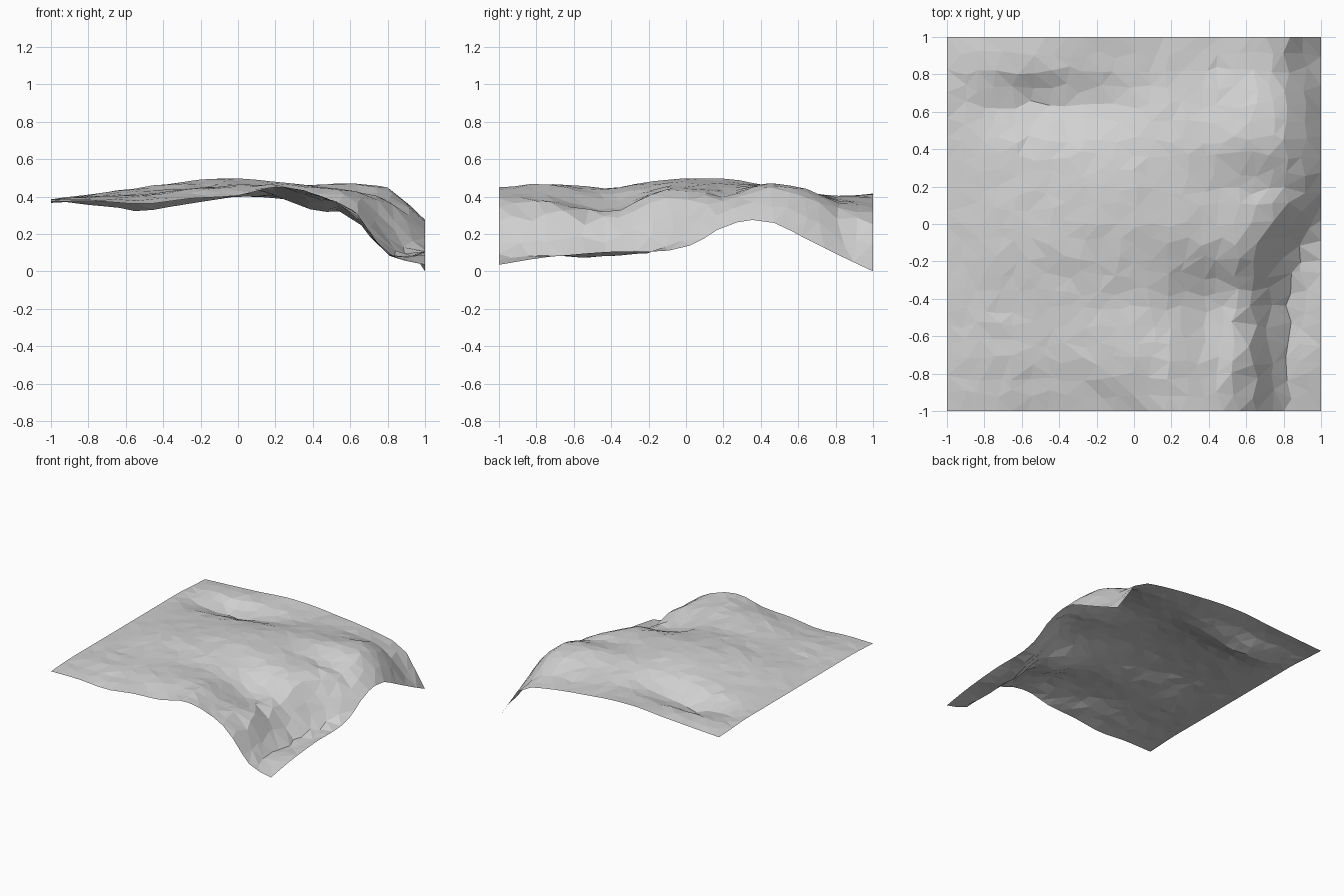
import bpy, bmesh, random

if "Cube" in bpy.data.objects:
    bpy.data.objects.remove(bpy.data.objects["Cube"])

random.seed(4)

# Cross-section stations: x positions shared by every profile
XS = [-1, -.75, -.5, -.25, 0, .2, .4, .6, .7, .8, .9, 1]

# Terrain profiles (y position, heights along x), lofted from front to back
PROFILES = [
    (-1.00, [.373, .375, .36, .39, .405, .45, .42, .32, .205, .095, .055, .035]),
    (-0.75, [.385, .395, .40, .435, .46, .46, .39, .345, .21, .095, .075, .075]),
    (-0.40, [.385, .40, .42, .44, .445, .405, .33, .305, .20, .09, .08, .105]),
    (-0.12, [.385, .415, .45, .475, .485, .465, .445, .42, .34, .21, .12, .108]),
    (0.04, [.385, .415, .45, .485, .50, .475, .455, .435, .415, .36, .25, .145]),
    (0.22, [.385, .41, .44, .475, .49, .47, .45, .415, .40, .385, .335, .247]),
    (0.43, [.385, .40, .42, .445, .46, .46, .46, .47, .47, .445, .37, .27]),
    (0.66, [.385, .35, .325, .36, .40, .42, .42, .43, .43, .40, .31, .165]),
    (0.82, [.375, .395, .395, .40, .40, .40, .38, .37, .35, .30, .19, .085]),
    (1.00, [.366, .38, .395, .415, .41, .39, .37, .34, .32, .29, .15, 0]),
]
YS = [p[0] for p in PROFILES]


def spline(ts, vs, t):
    """Smooth curve through the points (ts, vs)."""
    n = len(ts)
    i = max(k for k in range(n - 1) if ts[k] <= t or k == 0)

    def slope(k):
        a, b = max(k - 1, 0), min(k + 1, n - 1)
        return (vs[b] - vs[a]) / (ts[b] - ts[a])

    h = ts[i + 1] - ts[i]
    u = (t - ts[i]) / h
    return ((2*u**3 - 3*u**2 + 1) * vs[i] + (u**3 - 2*u**2 + u) * h * slope(i)
            + (3*u**2 - 2*u**3) * vs[i + 1] + (u**3 - u**2) * h * slope(i + 1))


def height(x, y):
    return spline(YS, [spline(XS, row, x) for _, row in PROFILES], y)


# Terrain sheet: irregular low-poly grid with a straight square border
bm = bmesh.new()
bmesh.ops.create_grid(bm, x_segments=22, y_segments=22, size=1)
for v in bm.verts:
    x, y = v.co.x, v.co.y
    inner_x, inner_y = abs(x) < .99, abs(y) < .99
    if inner_x:
        x += random.uniform(-.026, .026)
    if inner_y:
        y += random.uniform(-.026, .026)
    x, y = max(-1, min(1, x)), max(-1, min(1, y))
    z = height(x, y)
    if inner_x and inner_y:
        z += random.uniform(-.005, .005)
    v.co = (x, y, z)

# Rest the lowest point on the ground
low = min(v.co.z for v in bm.verts)
for v in bm.verts:
    v.co.z -= low
bmesh.ops.triangulate(bm, faces=bm.faces[:], quad_method='SHORT_EDGE')
for f in bm.faces:
    f.normal_update()
    if f.normal.z < 0:
        f.normal_flip()

mesh = bpy.data.meshes.new("terrain")
bm.to_mesh(mesh)
bm.free()
terrain = bpy.data.objects.new("terrain", mesh)
bpy.context.collection.objects.link(terrain)

# Single stone grey
grey = bpy.data.materials.new("stone_grey")
grey.diffuse_color = (.64, .64, .64, 1)
grey.use_nodes = True
grey.node_tree.nodes["Principled BSDF"].inputs["Base Color"].default_value = grey.diffuse_color
mesh.materials.append(grey)
